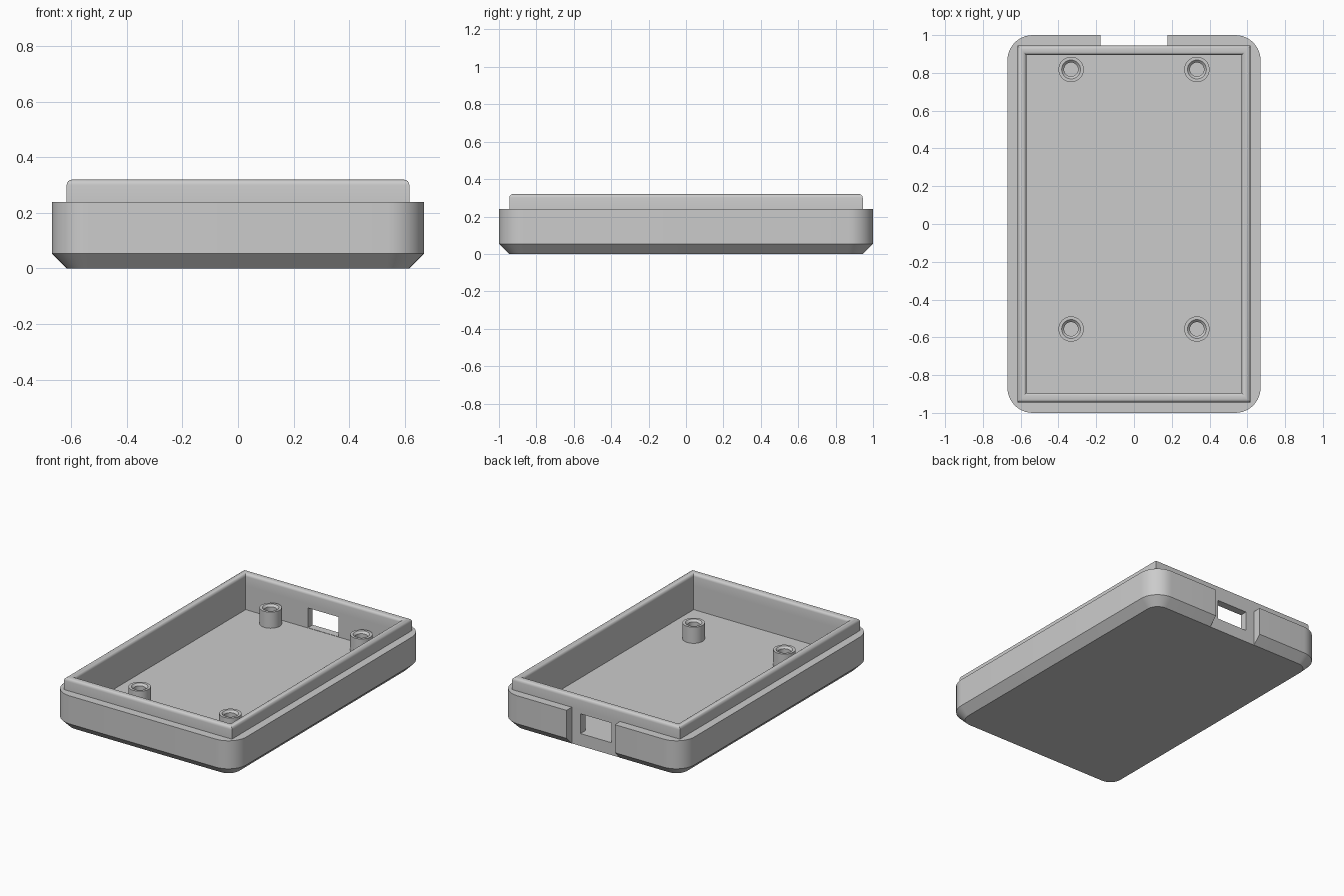
import bpy, bmesh, math

if "Cube" in bpy.data.objects:
    bpy.data.objects.remove(bpy.data.objects["Cube"])

grey = bpy.data.materials.new("light_grey")
grey.diffuse_color = (0.6, 0.6, 0.6, 1)
grey.use_nodes = True
grey.node_tree.nodes["Principled BSDF"].inputs["Base Color"].default_value = grey.diffuse_color


def make(name, bm):
    bmesh.ops.recalc_face_normals(bm, faces=bm.faces)
    mesh = bpy.data.meshes.new(name)
    bm.to_mesh(mesh)
    bm.free()
    mesh.materials.append(grey)
    obj = bpy.data.objects.new(name, mesh)
    bpy.context.collection.objects.link(obj)
    return obj


def loft(name, rings, caps=True, closed=False):
    """Skin a stack of equal-length point rings."""
    bm = bmesh.new()
    loops = [[bm.verts.new(p) for p in ring] for ring in rings]
    pairs = list(zip(loops, loops[1:]))
    if closed:
        pairs.append((loops[-1], loops[0]))
    for a, b in pairs:
        for i in range(len(a)):
            j = (i + 1) % len(a)
            bm.faces.new((a[i], a[j], b[j], b[i]))
    if caps:
        bm.faces.new(loops[0])
        bm.faces.new(loops[-1])
    return make(name, bm)


def rect(hx, hy, z):
    return [(-hx, -hy, z), (hx, -hy, z), (hx, hy, z), (-hx, hy, z)]


def rounded_rect(hx, hy, r, z, steps=10):
    pts = []
    for k, (sx, sy) in enumerate([(1, 1), (-1, 1), (-1, -1), (1, -1)]):
        for i in range(steps + 1):
            a = math.pi / 2 * (k + i / steps)
            pts.append((sx * (hx - r) + r * math.cos(a),
                        sy * (hy - r) + r * math.sin(a), z))
    return pts


def circle(cx, cy, r, z, n=32):
    return [(cx + r * math.cos(2 * math.pi * i / n),
             cy + r * math.sin(2 * math.pi * i / n), z) for i in range(n)]


def cut(target, x, y0, y1, z0, z1):
    """Subtract a box centred on x = 0."""
    box = [[(px, py + (y0 + y1) / 2, pz) for px, py, pz in rect(x, (y1 - y0) / 2, z)]
           for z in (z0, z1)]
    cutter = loft("cutter", box)
    cutter.hide_render = True
    mod = target.modifiers.new("cut", 'BOOLEAN')
    mod.operation = 'DIFFERENCE'
    mod.solver = 'EXACT'
    mod.object = cutter
    bpy.context.view_layer.objects.active = target
    bpy.ops.object.modifier_apply(modifier=mod.name)
    bpy.data.objects.remove(cutter)


def smooth(obj):
    bpy.ops.object.select_all(action='DESELECT')
    obj.select_set(True)
    bpy.context.view_layer.objects.active = obj
    bpy.ops.object.shade_smooth_by_angle(angle=math.radians(30))


W, D, FLOOR, RIM, TOP = 0.67, 1.0, 0.08, 0.24, 0.32
IN_X, IN_Y = 0.57, 0.895
LIP_X, LIP_Y = 0.617, 0.945

# Tray with rounded corners and a chamfered bottom edge
tray = loft("tray", [rounded_rect(W - 0.054, D - 0.054, 0.08, 0),
                     rounded_rect(W, D, 0.133, 0.054),
                     rounded_rect(W, D, 0.133, RIM)])
cut(tray, IN_X, -IN_Y, IN_Y, FLOOR, 0.5)          # cavity
cut(tray, 0.177, LIP_Y, 1.2, -0.1, 0.5)           # connector recess
cut(tray, 0.113, 0.85, 1.2, FLOOR + 0.002, 0.213)  # connector window
smooth(tray)

# Raised lip with rounded top edges and mitred corners
R, STEPS = 0.02, 4
rings = [rect(LIP_X, LIP_Y, RIM)]
for i in range(STEPS + 1):
    a = math.pi / 2 * i / STEPS
    d = R * (1 - math.cos(a))
    rings.append(rect(LIP_X - d, LIP_Y - d, TOP - R + R * math.sin(a)))
for i in range(STEPS, -1, -1):
    a = math.pi / 2 * i / STEPS
    d = R * (1 - math.cos(a))
    rings.append(rect(IN_X + d, IN_Y + d, TOP - R + R * math.sin(a)))
rings.append(rect(IN_X, IN_Y, RIM))
smooth(loft("lip", rings, caps=False, closed=True))

# Four hollow mounting posts with countersunk holes
PROFILE = [(0.067, FLOOR), (0.067, 0.187), (0.05, 0.187), (0.037, 0.174), (0.037, FLOOR)]
for x in (-0.333, 0.333):
    for y in (-0.556, 0.818):
        post = loft("mounting_post", [circle(x, y, r, z) for r, z in PROFILE],
                    caps=False, closed=True)
        smooth(post)
